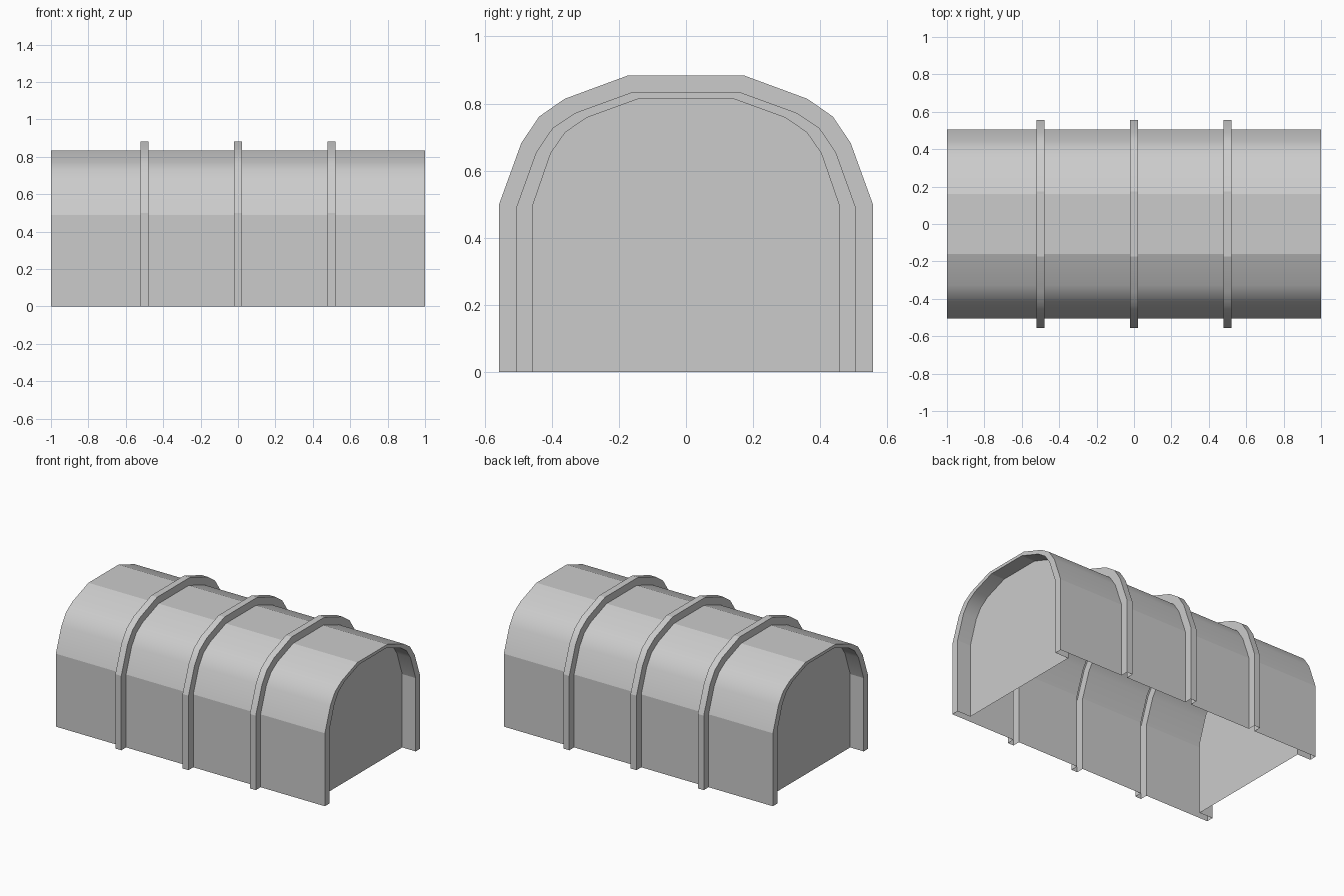
import bpy, bmesh

if "Cube" in bpy.data.objects:
    bpy.data.objects.remove(bpy.data.objects["Cube"])

# Half cross-sections (y, z), from the foot up to the flat crown
RIB = [(.557, 0), (.557, .5), (.491, .682), (.438, .761), (.362, .814), (.175, .883)]
SHELL = [(.506, 0), (.506, .49), (.447, .654), (.397, .728), (.328, .773), (.16, .834)]
INNER = [(.458, 0), (.458, .493), (.403, .652), (.360, .714), (.296, .758), (.142, .814)]


def mirrored(half):
    return half + [(-y, z) for y, z in reversed(half)]


# Stations along x: recessed end wall, rim, hollow ribs, rim, recessed end wall
stations = [(-.9, INNER), (-1, INNER), (-1, SHELL)]
for x in (-.5, 0, .5):
    stations += [(x - .022, SHELL), (x - .022, RIB), (x + .022, RIB), (x + .022, SHELL)]
stations += [(1, SHELL), (1, INNER), (.9, INNER)]

bm = bmesh.new()
rings = [[bm.verts.new((x, y, z)) for y, z in mirrored(p)] for x, p in stations]

# Loft the open-bottomed sheet; only the curved shoulders are smooth
for (xa, _), (xb, _), a, b in zip(stations, stations[1:], rings, rings[1:]):
    last = len(a) - 2
    for j in range(last + 1):
        f = bm.faces.new((a[j], a[j + 1], b[j + 1], b[j]))
        f.smooth = xa != xb and j not in (0, last // 2, last)

# Recessed end walls
bm.faces.new(rings[0][::-1])
bm.faces.new(rings[-1])

mesh = bpy.data.meshes.new("arched_shelter")
bm.to_mesh(mesh)
bm.free()
bpy.context.collection.objects.link(bpy.data.objects.new("arched_shelter", mesh))
